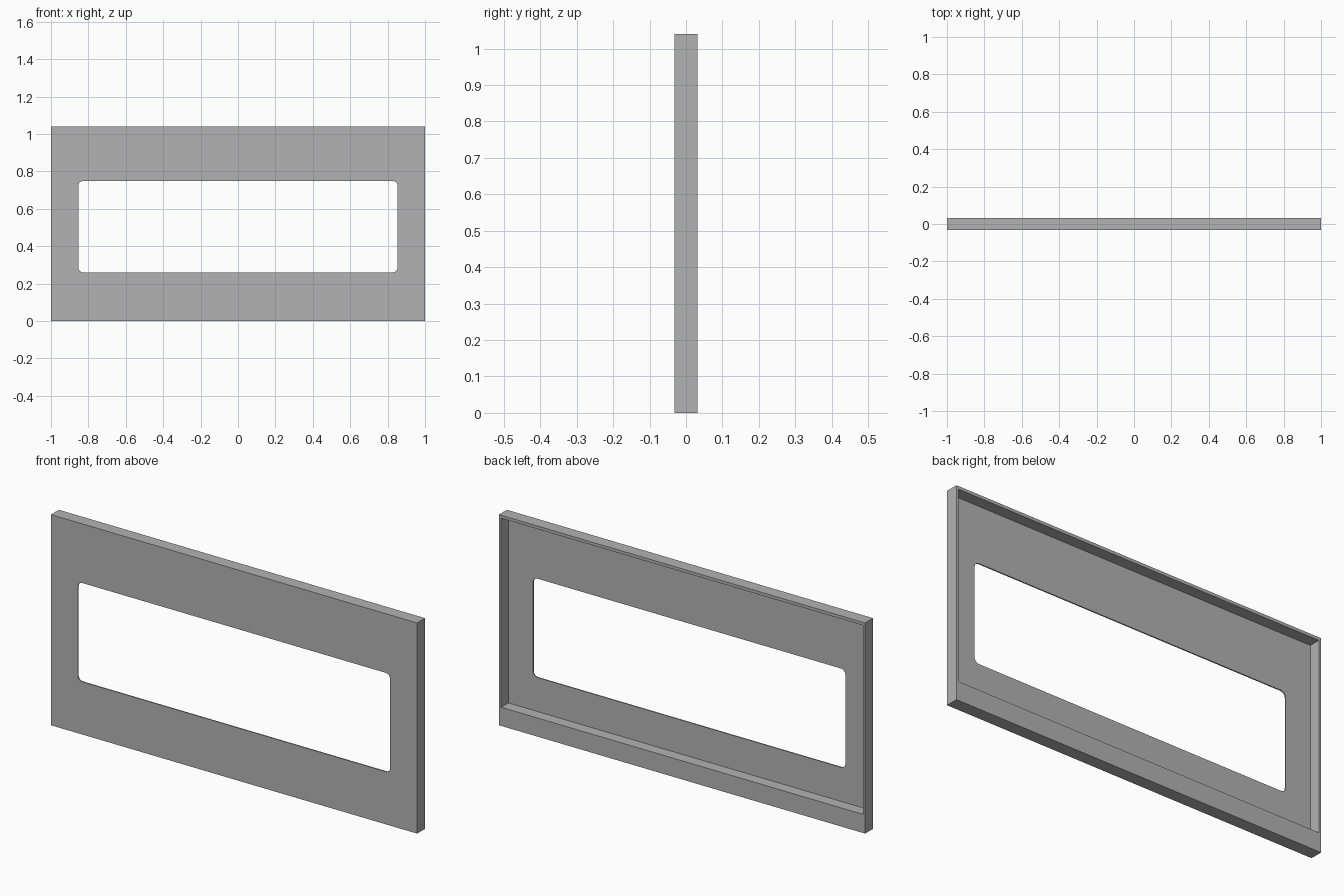
import bpy
import bmesh
from math import radians
from mathutils import Vector

if "Cube" in bpy.data.objects:
    bpy.data.objects.remove(bpy.data.objects["Cube"], do_unlink=True)

HALF_W, HALF_D, HEIGHT = 1.0, 0.031, 1.04
SKIN = 0.006                                   # front panel thickness
SIDE, TOP, BOTTOM = 0.012, 0.015, 0.092        # rim widths

grey = bpy.data.materials.new("mid_grey")
grey.use_nodes = True
colour = (0.45, 0.45, 0.45, 1)
grey.diffuse_color = colour
grey.node_tree.nodes["Principled BSDF"].inputs["Base Color"].default_value = colour


def box(name, low, high, radius=0):
    """Box between two corners, optionally rounding the edges that run along y."""
    low, high = Vector(low), Vector(high)
    bm = bmesh.new()
    bmesh.ops.create_cube(bm, size=1)
    for v in bm.verts:
        v.co = [(a + b) / 2 + c * (b - a) for a, b, c in zip(low, high, v.co)]
    if radius:
        edges = [e for e in bm.edges
                 if abs(e.verts[0].co.y - e.verts[1].co.y) > 0.001]
        bmesh.ops.bevel(bm, geom=edges, offset=radius, segments=6,
                        profile=0.5, affect='EDGES')
    mesh = bpy.data.meshes.new(name)
    bm.to_mesh(mesh)
    bm.free()
    mesh.materials.append(grey)
    obj = bpy.data.objects.new(name, mesh)
    bpy.context.collection.objects.link(obj)
    return obj


def cut(target, cutter):
    """Subtract the cutter, then discard it."""
    cutter.hide_render = True
    mod = target.modifiers.new("cut", 'BOOLEAN')
    mod.operation = 'DIFFERENCE'
    mod.solver = 'EXACT'
    mod.object = cutter
    bpy.context.view_layer.objects.active = target
    bpy.ops.object.modifier_apply(modifier=mod.name)
    bpy.data.objects.remove(cutter, do_unlink=True)


# Outer slab
panel = box("bezel_panel", (-HALF_W, -HALF_D, 0), (HALF_W, HALF_D, HEIGHT))

# Recess in the back, leaving a thin rim and a deep bottom rail
cut(panel, box("back_recess", (SIDE - HALF_W, SKIN - HALF_D, BOTTOM),
               (HALF_W - SIDE, HALF_D + 0.1, HEIGHT - TOP)))

# Window opening with rounded corners
cut(panel, box("window_opening", (-0.853, -0.2, 0.26), (0.853, 0.2, 0.748), 0.025))

# Smooth only the rounded corners
bpy.ops.object.select_all(action='DESELECT')
panel.select_set(True)
bpy.context.view_layer.objects.active = panel
bpy.ops.object.shade_smooth_by_angle(angle=radians(30))
